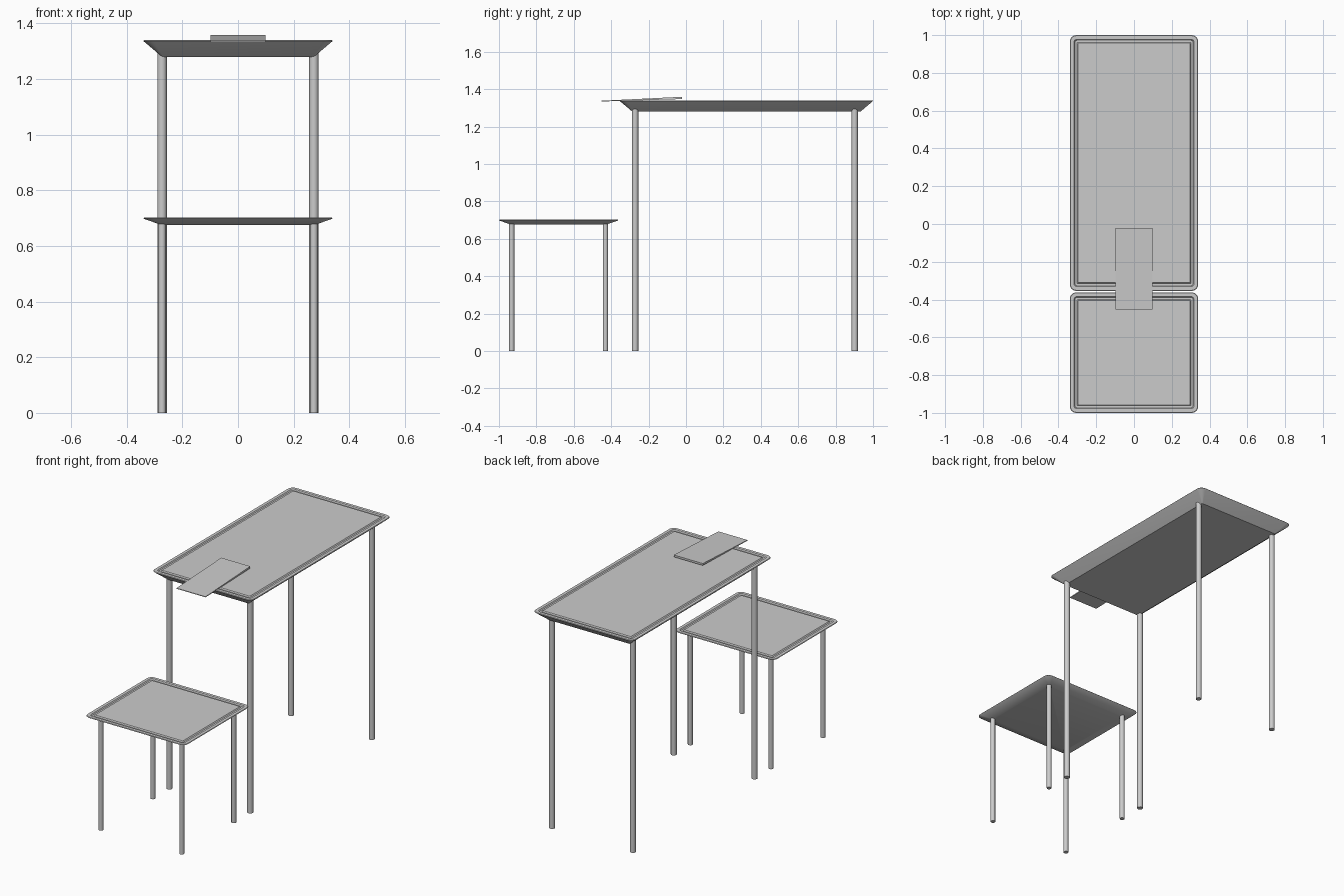
import bpy, bmesh
from math import sin, cos, pi
from mathutils import Matrix, Vector

if "Cube" in bpy.data.objects:
    bpy.data.objects.remove(bpy.data.objects["Cube"], do_unlink=True)

grey = bpy.data.materials.new("plain_grey")
grey.use_nodes = True
grey.diffuse_color = (0.6, 0.6, 0.6, 1)
grey.node_tree.nodes["Principled BSDF"].inputs["Base Color"].default_value = (0.6, 0.6, 0.6, 1)


def finish(name, bm):
    bmesh.ops.recalc_face_normals(bm, faces=bm.faces)
    mesh = bpy.data.meshes.new(name)
    bm.to_mesh(mesh)
    bm.free()
    mesh.materials.append(grey)
    obj = bpy.data.objects.new(name, mesh)
    bpy.context.collection.objects.link(obj)
    return obj


def rounded_loop(bm, hx, hy, cy, z, r, seg=6):
    """Ring of vertices around a rounded rectangle."""
    ring = []
    for i, (sx, sy) in enumerate([(1, 1), (-1, 1), (-1, -1), (1, -1)]):
        for k in range(seg + 1):
            a = (i + k / seg) * pi / 2
            ring.append(bm.verts.new((sx * (hx - r) + r * cos(a),
                                      cy + sy * (hy - r) + r * sin(a), z)))
    return ring


def board(name, hy, cy, top, bottom):
    """Flared top: sloping underside, thin lip, shallow groove near the edge."""
    hx, groove = 0.34, 0.006
    # inset from the edge, height, corner radius
    profile = [(0.067, bottom, 0.004), (0.003, top - 0.006, 0.034), (0, top - 0.003, 0.035),
               (0.003, top, 0.033), (0.022, top, 0.016), (0.027, top - groove, 0.012),
               (0.038, top - groove, 0.006), (0.043, top, 0.003)]
    bm = bmesh.new()
    rings = [rounded_loop(bm, hx - d, hy - d, cy, z, r) for d, z, r in profile]
    n = len(rings[0])
    for a, b in zip(rings, rings[1:]):
        for i in range(n):
            j = (i + 1) % n
            bm.faces.new((a[i], a[j], b[j], b[i]))
    bm.faces.new(rings[0][::-1])
    bm.faces.new(rings[-1])
    return finish(name, bm)


def leg(name, x, y, height, radius):
    bm = bmesh.new()
    bmesh.ops.create_cone(bm, cap_ends=True, segments=12, radius1=radius, radius2=radius,
                          depth=height, matrix=Matrix.Translation((x, y, height / 2)))
    return finish(name, bm)


def legs(prefix, ys, height, radius):
    for side, x in (("right", -0.273), ("left", 0.273)):
        for end, y in zip(("front", "back"), ys):
            leg(f"{prefix}_{end}_{side}_leg", x, y, height, radius)


# Desk
board("desk_top", 0.677, 0.323, 1.34, 1.28)
legs("desk", (-0.272, 0.902), 1.3, 0.017)

# Stool
board("stool_seat", 0.319, -0.681, 0.703, 0.675)
legs("stool", (-0.932, -0.431), 0.688, 0.014)

# Thin tilted sheet hanging over the front edge of the desk
bm = bmesh.new()
bmesh.ops.create_cube(bm, size=1)
for v in bm.verts:
    back = v.co.y > 0
    top_z = 1.359 if back else 1.338
    v.co = Vector((0.098 * (1 if v.co.x > 0 else -1),
                   -0.022 if back else -0.453,
                   top_z - (0 if v.co.z > 0 else (0.012 if back else 0.004))))
finish("sheet", bm)

# Smooth the rounded parts while keeping edges crisp
bpy.ops.object.select_all(action='DESELECT')
for obj in bpy.context.collection.objects:
    if obj.type == 'MESH' and obj.name != "sheet" and grey.name in obj.data.materials:
        obj.select_set(True)
        bpy.context.view_layer.objects.active = obj
bpy.ops.object.shade_smooth_by_angle(angle=0.6)
